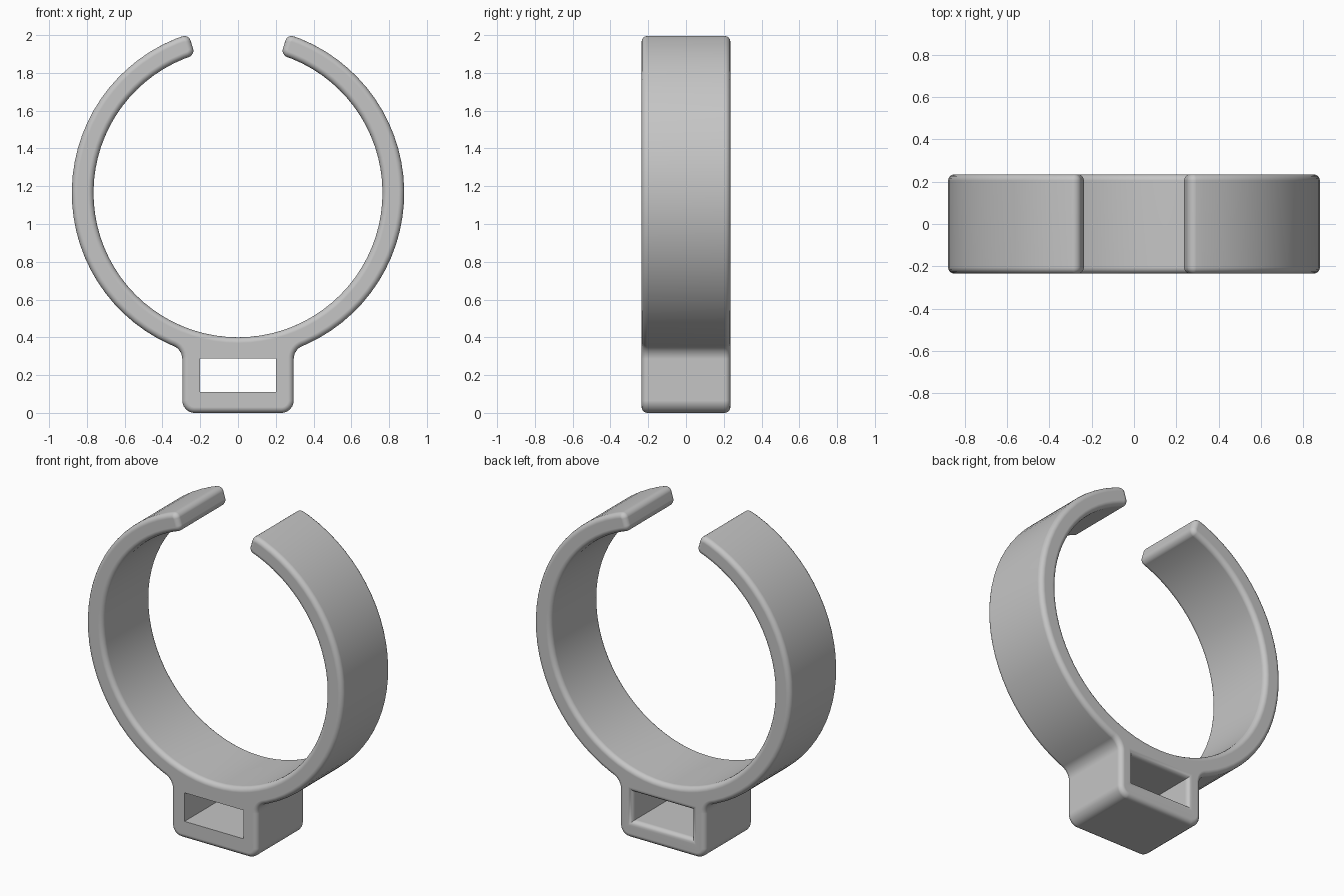
import bpy, bmesh, math
from mathutils import Vector

old = bpy.data.objects.get("Cube")
if old:
    bpy.data.objects.remove(old, do_unlink=True)

HALF_DEPTH = 0.235
CENTRE_Z, OUTER, INNER = 1.165, 0.88, 0.765
BASE_X = 0.295
GAP = math.radians(17.3)
RIM = 0.03

grey = bpy.data.materials.new("plain grey")
grey.use_nodes = True
colour = (0.56, 0.56, 0.56, 1)
grey.diffuse_color = colour
grey.node_tree.nodes["Principled BSDF"].inputs["Base Color"].default_value = colour


def arc(radius, start, end, steps):
    """Arc around the ring centre, angles measured from straight down."""
    angles = [start + (end - start) * i / steps for i in range(steps + 1)]
    return [Vector((radius * math.sin(a), CENTRE_Z - radius * math.cos(a))) for a in angles]


def round_corner(before, corner, after, reach, steps=6):
    """Tangent arc replacing a sharp corner."""
    u, v = (before - corner).normalized(), (after - corner).normalized()
    mid = corner + (u + v) * reach / (1 + u.dot(v))
    a, b = corner + u * reach - mid, corner + v * reach - mid
    return [mid + a.lerp(b, i / steps).normalized() * a.length for i in range(steps + 1)]


def make_object(name, bm):
    bmesh.ops.recalc_face_normals(bm, faces=bm.faces[:])
    mesh = bpy.data.meshes.new(name)
    bm.to_mesh(mesh)
    bm.free()
    mesh.materials.append(grey)
    obj = bpy.data.objects.new(name, mesh)
    bpy.context.collection.objects.link(obj)
    return obj


# Clip outline: base block, open ring and rounded corners
joint = math.asin(BASE_X / OUTER)
right = arc(OUTER, joint, math.pi - GAP, 30)
inside = arc(INNER, math.pi - GAP, GAP - math.pi, 72)
left = [Vector((-p.x, p.y)) for p in reversed(right)]
sharp = [Vector((-BASE_X, 0)), Vector((BASE_X, 0))] + right + inside + left
reaches = {0: 0.065, 1: 0.065, 2: 0.05, len(sharp) - 1: 0.05}
first_end = 1 + len(right)
second_end = first_end + len(inside)
for i in (first_end, first_end + 1, second_end, second_end + 1):
    reaches[i] = 0.035
outline = []
for i, p in enumerate(sharp):
    if i in reaches:
        outline += round_corner(sharp[i - 1], p, sharp[(i + 1) % len(sharp)], reaches[i])
    else:
        outline.append(p)

# Extruded body with softened front and back rims
bm = bmesh.new()
face = bm.faces.new([bm.verts.new((p.x, -HALF_DEPTH, p.y)) for p in outline])
moved = bmesh.ops.extrude_face_region(bm, geom=[face], use_keep_orig=True)["geom"]
bmesh.ops.translate(bm, vec=(0, 2 * HALF_DEPTH, 0),
                    verts=[g for g in moved if isinstance(g, bmesh.types.BMVert)])
rims = [e for e in bm.edges if abs(e.verts[0].co.y - e.verts[1].co.y) < 0.001]
bmesh.ops.bevel(bm, geom=rims, offset=RIM, segments=4, profile=0.5,
                affect='EDGES', clamp_overlap=False)
clip = make_object("ring_clip", bm)

# Slot cutter: straight at the front, flared at the back
sections = [(-0.3, 0)]
for i in range(5):
    t = math.pi / 2 * i / 4
    sections.append((HALF_DEPTH - RIM + RIM * math.sin(t), RIM * (1 - math.cos(t))))
sections.append((0.3, RIM))
bm = bmesh.new()
loops = []
for y, grow in sections:
    x, low, high = 0.202 + grow, 0.11 - grow, 0.287 + grow
    loops.append([bm.verts.new(c) for c in ((-x, y, low), (x, y, low), (x, y, high), (-x, y, high))])
for a, b in zip(loops, loops[1:]):
    for i in range(4):
        j = (i + 1) % 4
        bm.faces.new((a[i], a[j], b[j], b[i]))
bm.faces.new(loops[0])
bm.faces.new(loops[-1])
cutter = make_object("slot_cutter", bm)
cutter.hide_render = True

# Cut the slot and smooth the shading
bpy.ops.object.select_all(action='DESELECT')
clip.select_set(True)
bpy.context.view_layer.objects.active = clip
cut = clip.modifiers.new("slot", 'BOOLEAN')
cut.operation = 'DIFFERENCE'
cut.solver = 'EXACT'
cut.object = cutter
bpy.ops.object.modifier_apply(modifier=cut.name)
bpy.data.objects.remove(cutter, do_unlink=True)
bpy.ops.object.shade_smooth_by_angle(angle=math.radians(35))
weighted = clip.modifiers.new("even shading", 'WEIGHTED_NORMAL')
weighted.keep_sharp = True
